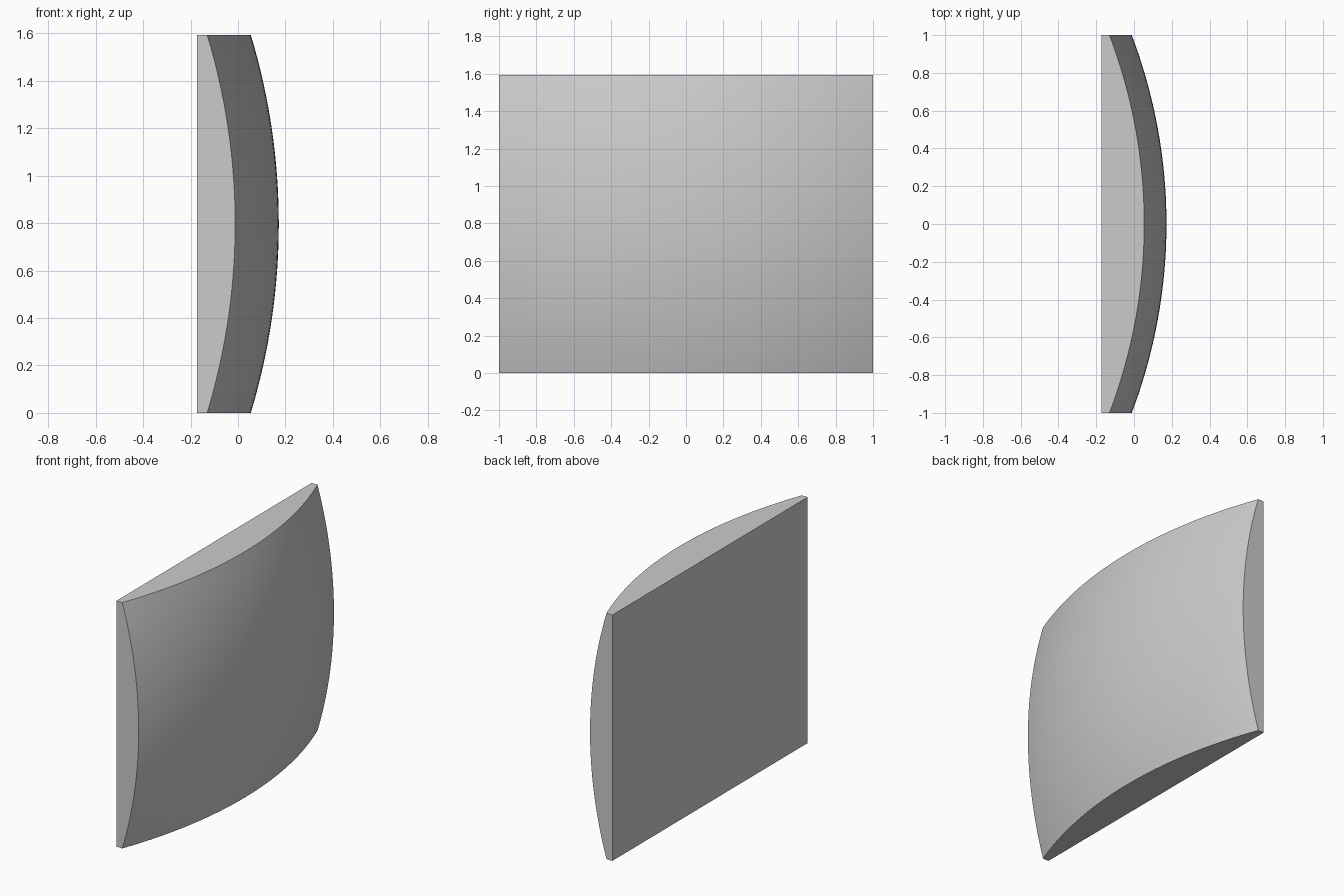
import bpy, bmesh, math

if "Cube" in bpy.data.objects:
    bpy.data.objects.remove(bpy.data.objects["Cube"])

HALF_Y, HEIGHT = 1.0, 1.594
BACK, FRONT = -0.172, 0.172
SAG_Y, SAG_Z = 0.184, 0.118
SEG_Y, SEG_Z = 40, 32


def arc_drop(t, half, sag):
    """Drop below the crown of a circular arc at distance t from its middle."""
    r = (half * half + sag * sag) / (2 * sag)
    return r - math.sqrt(r * r - t * t)


bm = bmesh.new()

# Domed front: a flat grid bent by two circular arcs
bmesh.ops.create_grid(bm, x_segments=SEG_Y, y_segments=SEG_Z, size=1.0)
for v in bm.verts:
    y, z = v.co.x * HALF_Y, v.co.y * HEIGHT / 2
    x = FRONT - arc_drop(y, HALF_Y, SAG_Y) - arc_drop(z, HEIGHT / 2, SAG_Z)
    v.co = (x, y, z + HEIGHT / 2)

# Flat side walls: rim pulled straight back to the rear plane
rim = [e for e in bm.edges if e.is_boundary]
walls = bmesh.ops.extrude_edge_only(bm, edges=rim)["geom"]
for v in walls:
    if isinstance(v, bmesh.types.BMVert):
        v.co.x = BACK

# Flat back
bmesh.ops.holes_fill(bm, edges=[e for e in bm.edges if e.is_boundary], sides=0)
bmesh.ops.recalc_face_normals(bm, faces=bm.faces)

mesh = bpy.data.meshes.new("domed_panel")
bm.to_mesh(mesh)
bm.free()
panel = bpy.data.objects.new("domed_panel", mesh)
bpy.context.collection.objects.link(panel)

# Smooth dome, crisp rim
bpy.context.view_layer.objects.active = panel
panel.select_set(True)
bpy.ops.object.shade_smooth_by_angle(angle=math.radians(30))
